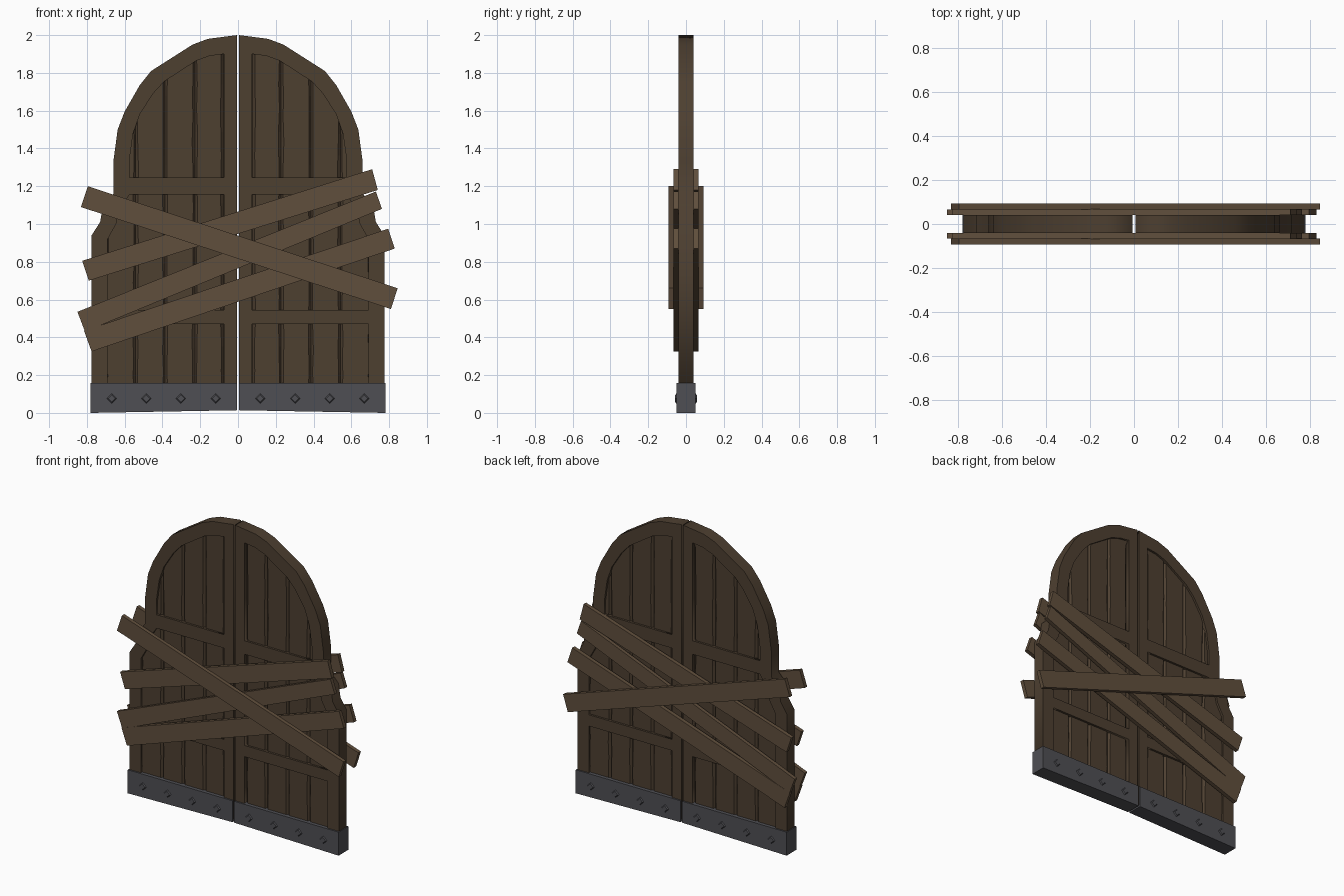
import bpy, bmesh, random
from math import pi
from mathutils import Matrix

if "Cube" in bpy.data.objects:
    bpy.data.objects.remove(bpy.data.objects["Cube"])

random.seed(4)


def material(name, rgb):
    m = bpy.data.materials.new(name)
    m.diffuse_color = (*rgb, 1)
    m.use_nodes = True
    m.node_tree.nodes["Principled BSDF"].inputs["Base Color"].default_value = m.diffuse_color
    return m


DARK = material("dark_wood", (0.075, 0.050, 0.030))
LIGHT = material("board_wood", (0.118, 0.078, 0.046))
IRON = material("iron", (0.078, 0.078, 0.088))


def finish(name, bm, mat, axes):
    """Turn a bmesh into a flat shaded object mirrored over the given axes."""
    bmesh.ops.recalc_face_normals(bm, faces=bm.faces)
    me = bpy.data.meshes.new(name)
    bm.to_mesh(me)
    bm.free()
    me.materials.append(mat)
    ob = bpy.data.objects.new(name, me)
    bpy.context.collection.objects.link(ob)
    mod = ob.modifiers.new("mirror", "MIRROR")
    mod.use_axis = ["x" in axes, "y" in axes, False]
    mod.use_mirror_merge = False
    return ob


def prism(bm, pts, y0, y1):
    """Extrude an x-z polygon from y0 to y1."""
    a = [bm.verts.new((x, y0, z)) for x, z in pts]
    b = [bm.verts.new((x, y1, z)) for x, z in pts]
    bm.faces.new(a)
    bm.faces.new(b[::-1])
    for i in range(len(pts)):
        j = (i + 1) % len(pts)
        bm.faces.new((a[i], a[j], b[j], b[i]))


# Right door leaf: outer profile and panel openings
GAP = 0.006
EDGE = [(0.775, 0.03), (0.775, 0.94), (0.73, 1.01), (0.715, 1.10), (0.66, 1.16),
        (0.66, 1.33), (0.637, 1.50), (0.60, 1.595), (0.52, 1.735), (0.46, 1.81),
        (0.24, 1.95), (0.16, 1.98), (GAP, 2.0)]
OPENINGS = [
    [(0.075, 0.10), (0.69, 0.10), (0.69, 0.47), (0.075, 0.47)],
    [(0.075, 0.545), (0.69, 0.545), (0.69, 0.92), (0.645, 1.0), (0.63, 1.07),
     (0.575, 1.155), (0.075, 1.155)],
    [(0.075, 1.245), (0.575, 1.245), (0.575, 1.34), (0.555, 1.48), (0.52, 1.58),
     (0.45, 1.69), (0.39, 1.755), (0.22, 1.865), (0.15, 1.89), (0.075, 1.90)],
]

# Door frame: filled flat curve with openings, extruded to thickness
cu = bpy.data.curves.new("frame_profile", "CURVE")
cu.dimensions = "2D"
cu.fill_mode = "BOTH"
cu.extrude = 0.041
for loop in [[(GAP, 0.03)] + EDGE] + OPENINGS:
    sp = cu.splines.new("POLY")
    sp.points.add(len(loop) - 1)
    for p, (x, z) in zip(sp.points, loop):
        p.co = (x, z, 0, 1)
    sp.use_cyclic_u = True
tmp = bpy.data.objects.new("frame_profile", cu)
bpy.context.collection.objects.link(tmp)
me = bpy.data.meshes.new_from_object(
    tmp.evaluated_get(bpy.context.evaluated_depsgraph_get()))
bm = bmesh.new()
bm.from_mesh(me)
bpy.data.objects.remove(tmp)
bmesh.ops.remove_doubles(bm, verts=bm.verts, dist=1e-4)
bmesh.ops.rotate(bm, verts=bm.verts, matrix=Matrix.Rotation(pi / 2, 3, "X"))
finish("door_frame", bm, DARK, "x")


def half_width(z):
    for (xa, za), (xb, zb) in zip(EDGE, EDGE[1:]):
        if z <= zb:
            return xa + (xb - xa) * (z - za) / (zb - za)
    return GAP


# Recessed planks with worn, chamfered long edges
bm = bmesh.new()
FACE, SEAM, LEVELS = 0.027, 0.014, 16
bounds = [0.078, 0.228, 0.386, 0.542, 0.70]
for x0, x1 in zip(bounds, bounds[1:]):
    top = 0.1
    while half_width(top) - 0.04 > x0 + 0.03:
        top += 0.01
    rings = []
    for i in range(LEVELS):
        z = 0.1 + (top - 0.1) * i / (LEVELS - 1)
        r = min(x1, half_width(z) - 0.04)
        c, d = random.uniform(0.008, 0.015), random.uniform(0.008, 0.015)
        sec = [(x0, -SEAM), (x0 + c, -FACE), (r - d, -FACE), (r, -SEAM),
               (r, SEAM), (r - d, FACE), (x0 + c, FACE), (x0, SEAM)]
        rings.append([bm.verts.new((x, y, z)) for x, y in sec])
    for a, b in zip(rings, rings[1:]):
        for k in range(8):
            n = (k + 1) % 8
            bm.faces.new((a[k], a[n], b[n], b[k]))
    bm.faces.new(rings[0])
    bm.faces.new(rings[-1])
# thin strip closing the seam beside the centre stile
prism(bm, [(0.05, 0.1), (0.08, 0.1), (0.08, 1.95), (0.05, 1.95)], -SEAM, SEAM)
finish("door_planks", bm, DARK, "x")

# Iron kick band along the bottom
bm = bmesh.new()
prism(bm, [(GAP, 0.014), (0.78, 0.0), (0.78, 0.157), (GAP, 0.157)], -0.051, 0.051)
finish("iron_band", bm, IRON, "x")

# Four-sided rivets on both faces
bm = bmesh.new()
for x in (0.118, 0.302, 0.485, 0.668):
    bmesh.ops.create_cone(
        bm, cap_ends=True, segments=4, radius1=0.029, radius2=0.019, depth=0.008,
        matrix=Matrix.Translation((x, -0.053, 0.076)) @ Matrix.Rotation(pi / 2, 4, "X"))
finish("band_rivets", bm, IRON, "xy")

# Boards nailed across both faces: four corners each, then near and far depth
BOARDS = [
    ("barricade_board_upper", [(-0.79, 0.70), (0.74, 1.18), (0.71, 1.29), (-0.825, 0.805)], 0.041, 0.067),
    ("barricade_board_middle", [(-0.81, 0.43), (0.762, 1.08), (0.73, 1.172), (-0.85, 0.535)], 0.041, 0.066),
    ("barricade_board_lower", [(-0.775, 0.325), (0.83, 0.87), (0.795, 0.975), (-0.815, 0.435)], 0.041, 0.067),
    ("barricade_board_cross", [(-0.832, 1.09), (0.81, 0.55), (0.845, 0.66), (-0.795, 1.20)], 0.066, 0.092),
]
for name, pts, near, far in BOARDS:
    bm = bmesh.new()
    prism(bm, pts, -far, -near)
    finish(name, bm, LIGHT, "y")
